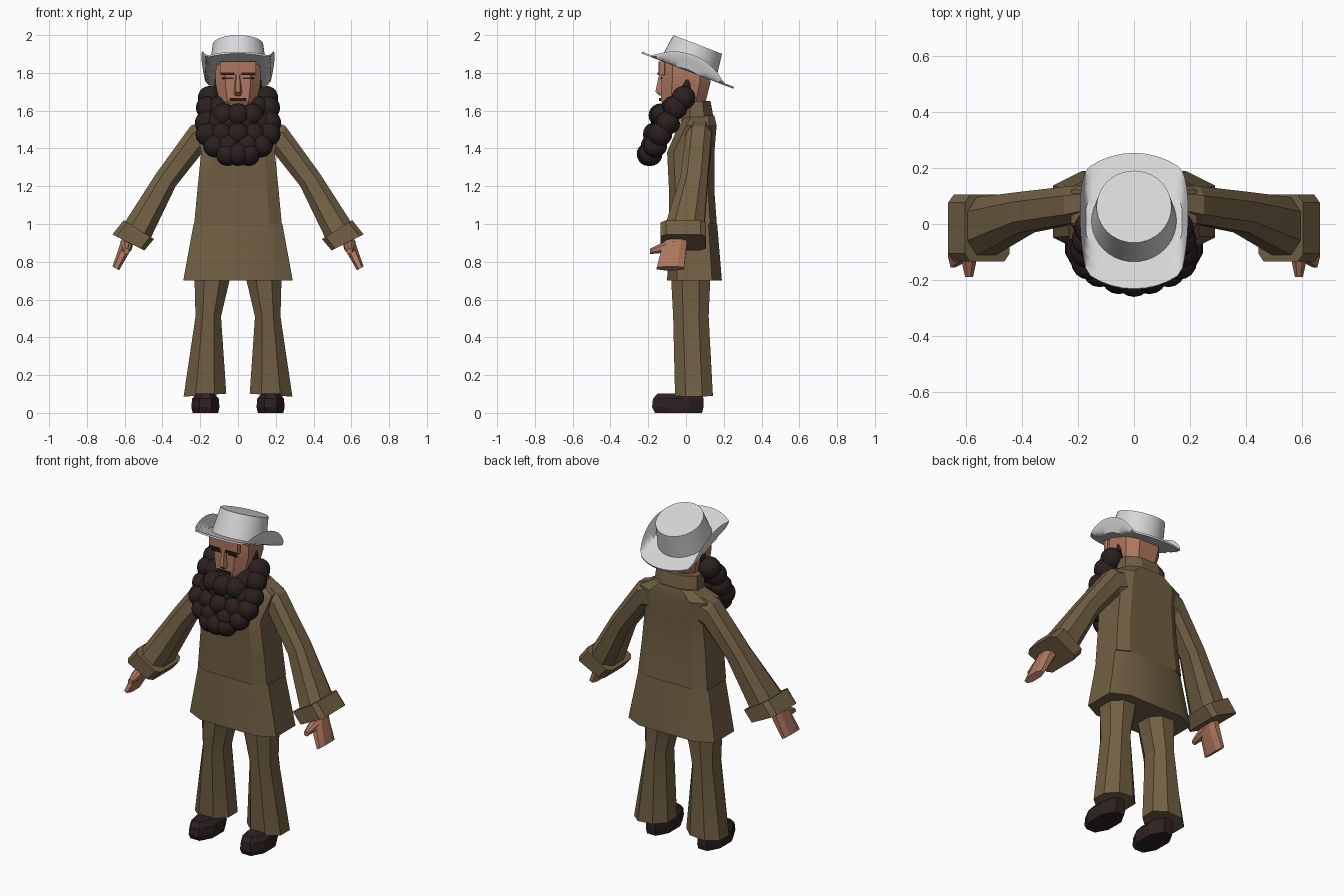
import bpy, bmesh, math
from mathutils import Vector, Matrix

if "Cube" in bpy.data.objects:
    bpy.data.objects.remove(bpy.data.objects["Cube"])


def material(name, rgb):
    m = bpy.data.materials.new(name)
    m.diffuse_color = (*rgb, 1)
    m.use_nodes = True
    m.node_tree.nodes["Principled BSDF"].inputs["Base Color"].default_value = m.diffuse_color
    return m


CLOTH = material("brown_cloth", (0.165, 0.115, 0.058))
SKIN = material("skin", (0.42, 0.185, 0.115))
HAIR = material("dark_hair", (0.024, 0.014, 0.014))
SHOE = material("shoe_leather", (0.028, 0.015, 0.016))
FELT = material("pale_felt", (0.68, 0.68, 0.68))


def finish(name, bm, mat, mirror=False, smooth=25):
    bmesh.ops.recalc_face_normals(bm, faces=bm.faces)
    me = bpy.data.meshes.new(name)
    bm.to_mesh(me)
    bm.free()
    me.materials.append(mat)
    ob = bpy.data.objects.new(name, me)
    bpy.context.collection.objects.link(ob)
    if mirror:
        ob.modifiers.new("Mirror", 'MIRROR')
    if smooth:
        bpy.ops.object.select_all(action='DESELECT')
        ob.select_set(True)
        bpy.context.view_layer.objects.active = ob
        bpy.ops.object.shade_smooth_by_angle(angle=math.radians(smooth))
    return ob


def loft(name, rings, mat, mirror=False, smooth=25, tilt=None):
    """Skin a list of equal-length point rings and cap both ends."""
    bm = bmesh.new()
    loops = [[bm.verts.new(p) for p in ring] for ring in rings]
    n = len(loops[0])
    for a, b in zip(loops, loops[1:]):
        for i in range(n):
            j = (i + 1) % n
            bm.faces.new((a[i], a[j], b[j], b[i]))
    bm.faces.new(loops[0][::-1])
    bm.faces.new(loops[-1])
    if tilt:
        bm.transform(tilt)
    return finish(name, bm, mat, mirror, smooth)


def octagon(u0, u1, v0, v1, c=0.28):
    """Chamfered rectangle; c is the corner share of each side."""
    a, b = (u1 - u0) * c, (v1 - v0) * c
    return [(u0 + a, v0), (u1 - a, v0), (u1, v0 + b), (u1, v1 - b),
            (u1 - a, v1), (u0 + a, v1), (u0, v1 - b), (u0, v0 + b)]


def level(z, x0, x1, y0, y1, c=0.28):
    return [(x, y, z) for x, y in octagon(x0, x1, y0, y1, c)]


def slanted(outer, inner, y0, y1, c=0.25):
    """Chamfered ring across a limb, from its outer to its inner (x, z) point."""
    (ox, oz), (ix, iz) = outer, inner
    return [(ox + (ix - ox) * t, y, oz + (iz - oz) * t)
            for t, y in octagon(0, 1, y0, y1, c)]


def box(name, x0, x1, y0, y1, z0, z1, mat, mirror=False):
    return loft(name, [level(z0, x0, x1, y0, y1, 0.1),
                       level(z1, x0, x1, y0, y1, 0.1)], mat, mirror, 0)


# Coat: flared skirt, body, shoulders and stand-up collar
loft("coat_skirt", [level(0.70, -0.29, 0.29, -0.10, 0.19, 0.18),
                    level(1.00, -0.235, 0.235, -0.09, 0.165, 0.18)], CLOTH, smooth=50)
loft("coat_body", [level(1.00, -0.232, 0.232, -0.088, 0.163, 0.14),
                   level(1.18, -0.215, 0.215, -0.09, 0.15, 0.14),
                   level(1.38, -0.195, 0.195, -0.10, 0.15, 0.14),
                   level(1.52, -0.225, 0.225, -0.04, 0.162, 0.2),
                   level(1.575, -0.13, 0.13, 0.0, 0.15, 0.2)], CLOTH)
loft("collar", [level(1.54, -0.145, 0.145, -0.03, 0.15),
                level(1.65, -0.135, 0.135, -0.02, 0.13)], CLOTH, smooth=0)

# Sleeves with turned-back cuffs
loft("sleeve", [slanted((0.17, 1.55), (0.15, 1.38), 0.02, 0.14),
                slanted((0.25, 1.52), (0.195, 1.37), 0.0, 0.135),
                slanted((0.435, 1.265), (0.33, 1.20), -0.03, 0.115),
                slanted((0.605, 1.00), (0.465, 0.92), -0.115, 0.095)], CLOTH, True, 15)
loft("cuff", [slanted((0.605, 1.02), (0.445, 0.92), -0.135, 0.105, 0.12),
              slanted((0.665, 0.945), (0.495, 0.86), -0.135, 0.105, 0.12)], CLOTH, True, 0)

# Hands with thumbs
loft("hand", [slanted((0.605, 0.95), (0.545, 0.91), -0.10, 0.01),
              slanted((0.632, 0.87), (0.575, 0.85), -0.13, 0.0),
              slanted((0.665, 0.775), (0.63, 0.755), -0.155, -0.01)], SKIN, True, 15)
loft("thumb", [[(x, y, z) for x, z in octagon(0.57 - s, 0.61 + s, 0.845 + d - s, 0.885 + d + s)]
               for y, d, s in ((-0.06, 0.03, 0.012), (-0.14, 0.005, 0.005), (-0.19, -0.01, -0.006))],
     SKIN, True, 15)

# Trousers: thighs narrowing at the knee, then flared hems
loft("trouser_leg", [level(0.76, 0.02, 0.235, -0.08, 0.13),
                     level(0.70, 0.045, 0.23, -0.078, 0.128),
                     level(0.51, 0.09, 0.225, -0.068, 0.12),
                     [(x, y, 0.085 + (0.30 - x) * 0.07)
                      for x, y in octagon(0.062, 0.288, -0.058, 0.142)]], CLOTH, True, 15)

# Shoes
loft("shoe", [level(0.0, 0.105, 0.24, -0.165, 0.085),
              level(0.03, 0.098, 0.247, -0.18, 0.092),
              level(0.075, 0.102, 0.243, -0.175, 0.092),
              level(0.103, 0.125, 0.22, -0.15, 0.085)], SHOE, True, 20)

# Head and facial features
loft("head", [level(1.56, -0.075, 0.075, -0.08, 0.08),
              level(1.65, -0.10, 0.10, -0.132, 0.105, 0.22),
              level(1.75, -0.12, 0.12, -0.13, 0.13, 0.22),
              level(1.80, -0.12, 0.12, -0.128, 0.13, 0.22),
              level(1.87, -0.11, 0.11, -0.12, 0.11, 0.22)], SKIN, smooth=15)
box("brow_ridge", -0.095, 0.095, -0.146, -0.11, 1.79, 1.86, SKIN)
box("eyebrow", 0.018, 0.09, -0.151, -0.143, 1.788, 1.803, HAIR, True)
box("eye_line", 0.025, 0.085, -0.134, -0.126, 1.768, 1.775, HAIR, True)
loft("nose", [[(-0.012, -0.115, 1.795), (0.012, -0.115, 1.795), (0.008, -0.142, 1.795), (-0.008, -0.142, 1.795)],
              [(-0.026, -0.12, 1.695), (0.026, -0.12, 1.695), (0.012, -0.162, 1.70), (-0.012, -0.162, 1.70)],
              [(-0.02, -0.12, 1.677), (0.02, -0.12, 1.677), (0.01, -0.14, 1.68), (-0.01, -0.14, 1.68)]],
     SKIN, smooth=0)
box("moustache", -0.045, 0.045, -0.142, -0.12, 1.652, 1.668, HAIR)
loft("sideburn", [level(1.66, 0.09, 0.126, -0.05, 0.03),
                  level(1.73, 0.10, 0.126, -0.02, 0.025),
                  level(1.765, 0.11, 0.123, 0.0, 0.015)], HAIR, True, 0)

# Beard: overlapping round curls in rows, hanging forward from the jaw
rows = [(1.668, -0.020, (0.150,)),
        (1.615, -0.065, (0.105, 0.160)),
        (1.575, -0.115, (0, 0.075)),
        (1.535, -0.105, (0.045, 0.115, 0.166)),
        (1.475, -0.145, (0, 0.085, 0.162)),
        (1.415, -0.165, (0.050, 0.122)),
        (1.370, -0.178, (0, 0.055))]
bm = bmesh.new()
for z, y, xs in rows:
    for x in xs:
        for side in ((1, -1) if x else (1,)):
            spot = Vector((x * side, y - 0.02 + x * 0.18, z))
            bmesh.ops.create_uvsphere(bm, u_segments=16, v_segments=10, radius=0.063,
                                      matrix=Matrix.Translation(spot))
finish("beard", bm, HAIR, smooth=60)

# Hat: tapered crown and brim folded up along both sides, tipped backward
tilt = Matrix.Translation((0, 0.01, 1.815)) @ Matrix.Rotation(math.radians(-21), 4, 'X')
N = 40
angles = [2 * math.pi * i / N for i in range(N)]


def crown_ring(r, z):
    return [(r * 0.97 * math.cos(a), r * math.sin(a), z) for a in angles]


def brim_ring(s, lift):
    ring = []
    for a in angles:
        x, y = 0.265 * s * math.cos(a), 0.26 * s * math.sin(a)
        over = max(0, abs(x) - 0.17)
        x = math.copysign(min(abs(x), 0.17) + over * 0.25, x)
        ring.append((x, y, lift + over * 0.85))
    return ring


loft("hat_crown", [crown_ring(0.158, -0.005), crown_ring(0.138, 0.145)], FELT, smooth=30, tilt=tilt)
steps = (0.45, 0.6, 0.68, 0.8, 0.9, 1.0)
loft("hat_brim", [brim_ring(s, -0.006) for s in steps] +
     [brim_ring(s, 0.004) for s in reversed(steps)], FELT, smooth=40, tilt=tilt)
